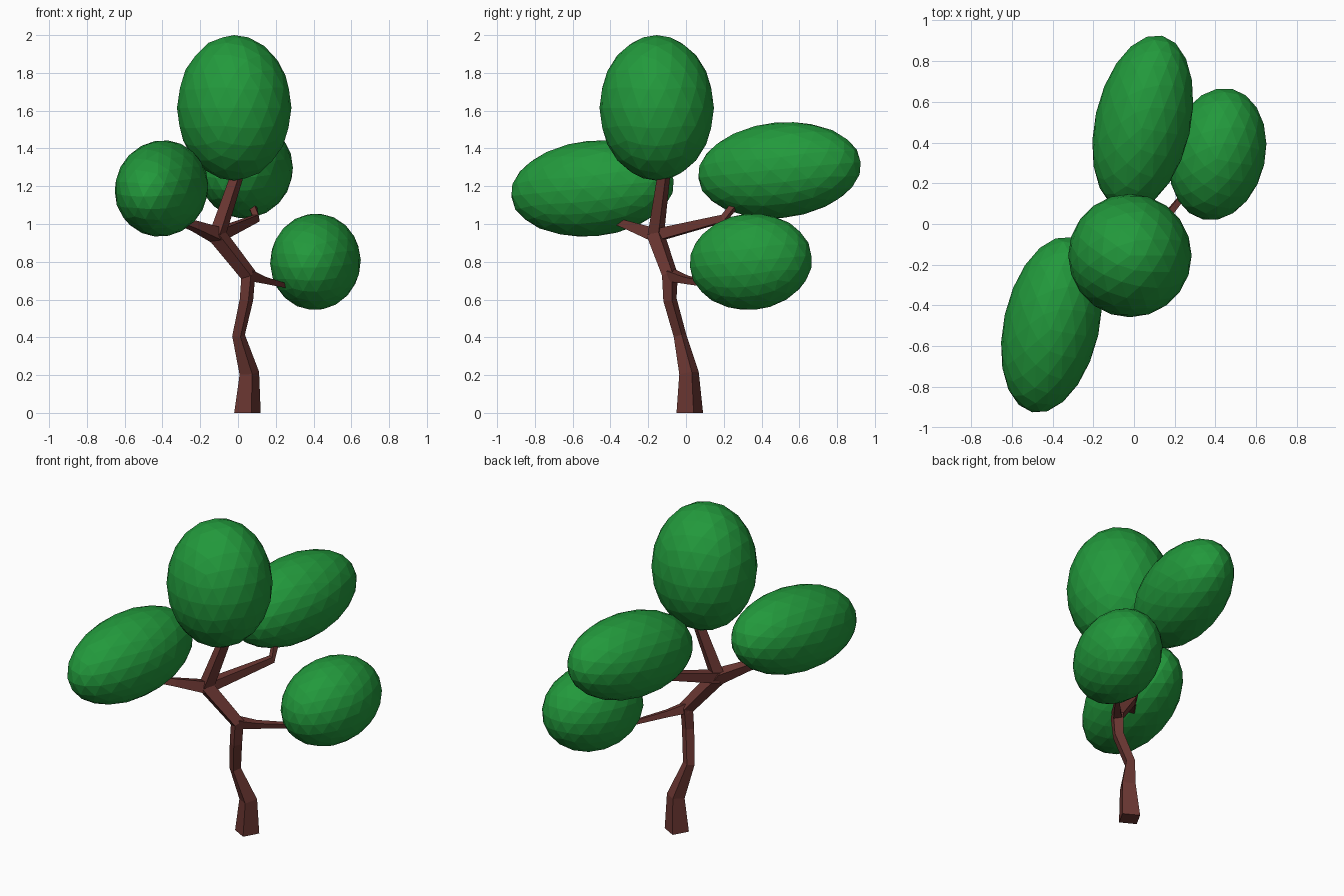
import bpy, bmesh, math
from mathutils import Vector, Matrix

if "Cube" in bpy.data.objects:
    bpy.data.objects.remove(bpy.data.objects["Cube"])


def material(name, color):
    m = bpy.data.materials.new(name)
    m.diffuse_color = (*color, 1)
    m.use_nodes = True
    m.node_tree.nodes["Principled BSDF"].inputs["Base Color"].default_value = m.diffuse_color
    return m


bark = material("bark", (0.147, 0.038, 0.032))
leaf = material("leaf", (0.016, 0.32, 0.045))


def finish(name, bm, mat):
    me = bpy.data.meshes.new(name)
    bm.to_mesh(me)
    bm.free()
    me.materials.append(mat)
    ob = bpy.data.objects.new(name, me)
    bpy.context.collection.objects.link(ob)
    return ob


def limb(name, path, twist=16, flat_base=False):
    """Four-sided tapering tube through (x, y, z, radius) points."""
    bm = bmesh.new()
    pts = [Vector(p[:3]) for p in path]
    rings = []
    for i, p in enumerate(pts):
        tan = pts[min(i + 1, len(pts) - 1)] - pts[max(i - 1, 0)]
        if flat_base and i == 0:
            tan = Vector((0, 0, 1))
        q = Vector((0, 0, 1)).rotation_difference(tan)
        ring = []
        for k in range(4):
            a = math.radians(twist + 90 * k)
            ring.append(bm.verts.new(p + q @ Vector((math.cos(a), math.sin(a), 0)) * path[i][3]))
        rings.append(ring)
    for a, b in zip(rings, rings[1:]):
        for k in range(4):
            n = (k + 1) % 4
            bm.faces.new((a[k], a[n], b[n], b[k]))
    bm.faces.new(rings[0][::-1])
    bm.faces.new(rings[-1])
    return finish(name, bm, bark)


def foliage(name, center, radii, tilt=(0, 0)):
    """Faceted ellipsoid, tilted about x then z."""
    bm = bmesh.new()
    mat = (Matrix.Translation(center)
           @ Matrix.Rotation(math.radians(tilt[1]), 4, 'Z')
           @ Matrix.Rotation(math.radians(tilt[0]), 4, 'X')
           @ Matrix.Diagonal((*radii, 1)))
    bmesh.ops.create_icosphere(bm, subdivisions=3, radius=1, matrix=mat)
    return finish(name, bm, leaf)


# Trunk with its two forks
fork_low = (0.055, -0.085, 0.73)
fork_high = (-0.11, -0.16, 0.94)
limb("trunk", [(0.05, 0.02, 0, 0.073), (0.06, 0.016, 0.21, 0.054),
               (0.003, -0.032, 0.41, 0.035), (0.045, -0.085, 0.6, 0.037),
               (*fork_low, 0.044), (*fork_high, 0.05),
               (-0.125, -0.165, 0.965, 0.04)], flat_base=True)

# Branches
limb("right_branch", [(*fork_low, 0.04), (0.13, 0.0, 0.705, 0.026), (0.25, 0.15, 0.675, 0.018),
                      (0.3, 0.2, 0.72, 0.018)])
limb("top_branch", [(*fork_high, 0.045), (-0.01, -0.12, 1.24, 0.036), (0.0, -0.12, 1.33, 0.034)])
limb("left_branch", [(*fork_high, 0.05), (-0.23, -0.3, 0.99, 0.032), (-0.29, -0.36, 1.01, 0.026),
                     (-0.33, -0.4, 1.06, 0.026)])
limb("back_branch", [(*fork_high, 0.045), (0.095, 0.2, 1.03, 0.026), (0.08, 0.25, 1.09, 0.022),
                     (0.07, 0.29, 1.14, 0.022)])

# Foliage clumps
lean = (5.5, -12.5)
foliage("top_foliage", (-0.02, -0.155, 1.615), (0.303, 0.303, 0.385))
foliage("left_foliage", (-0.405, -0.495, 1.188), (0.235, 0.442, 0.253), lean)
foliage("back_foliage", (0.043, 0.495, 1.285), (0.235, 0.442, 0.253), lean)
foliage("right_foliage", (0.41, 0.343, 0.80), (0.235, 0.33, 0.255), lean)
